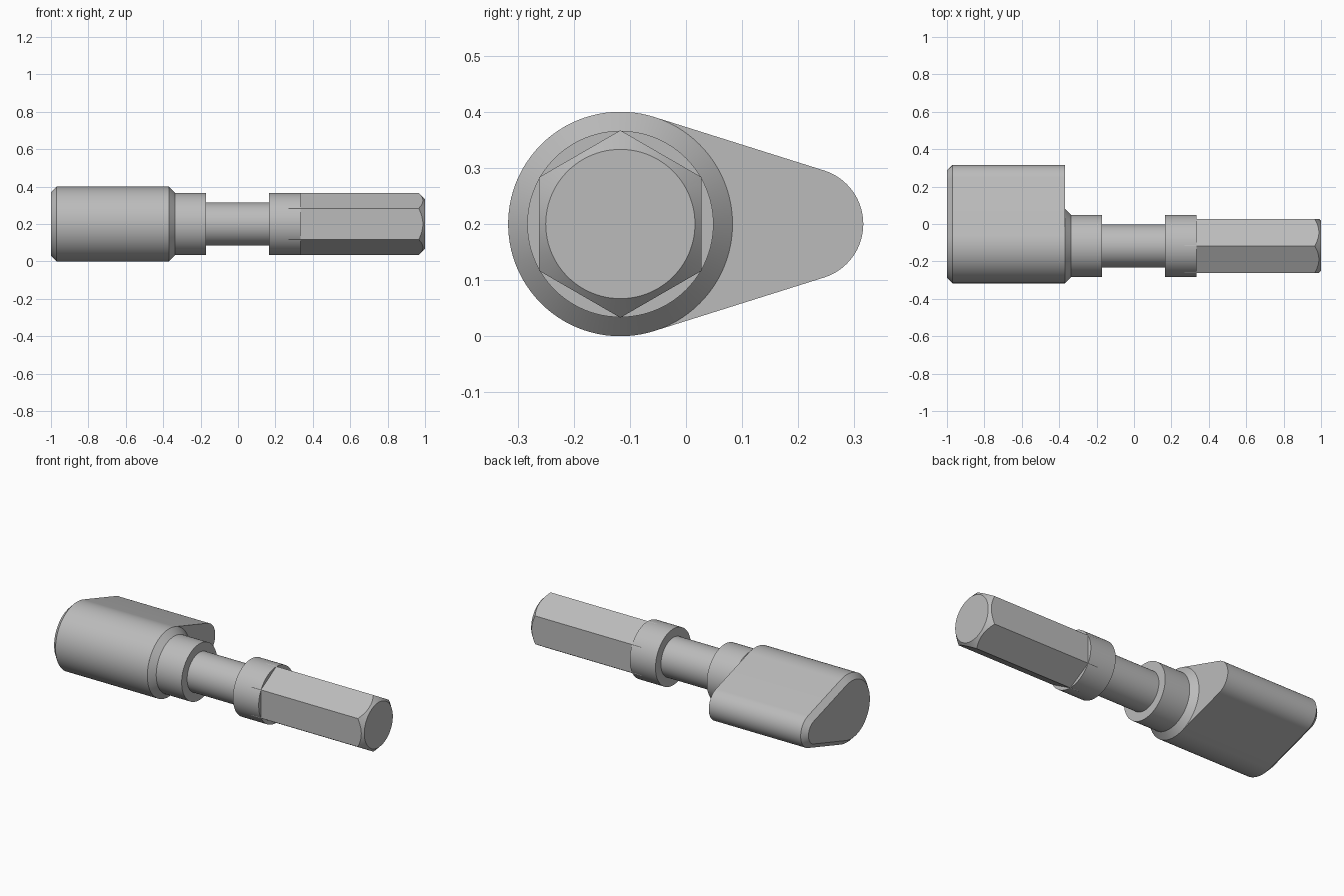
import bpy, bmesh, math

cube = bpy.data.objects.get("Cube")
if cube:
    bpy.data.objects.remove(cube, do_unlink=True)

AXIS_Y, AXIS_Z = -0.117, 0.2

steel = bpy.data.materials.new("grey_steel")
steel.use_nodes = True
GREY = (0.5, 0.5, 0.5, 1)
steel.diffuse_color = GREY
steel.node_tree.nodes["Principled BSDF"].inputs["Base Color"].default_value = GREY


def circle(r, n=96, start=0.0):
    """Ring of (y, z) points around the axis."""
    return [(r * math.cos(start + math.tau * i / n),
             r * math.sin(start + math.tau * i / n)) for i in range(n)]


def cam(r_big, r_small, dist=0.333, n_big=64, n_small=32):
    """Two circles of different radius joined by their common tangents."""
    a = math.acos((r_big - r_small) / dist)
    pts = [(dist + r_small * math.cos(t), r_small * math.sin(t))
           for t in (-a + 2 * a * i / n_small for i in range(n_small + 1))]
    sweep = math.tau - 2 * a
    pts += [(r_big * math.cos(t), r_big * math.sin(t))
            for t in (a + sweep * i / n_big for i in range(n_big + 1))]
    return pts


def loft(name, sections, cap_start=True, cap_end=True):
    """Skin a list of (x, ring) sections lying along the axis."""
    bm = bmesh.new()
    rings = [[bm.verts.new((x, AXIS_Y + y, AXIS_Z + z)) for y, z in ring]
             for x, ring in sections]
    for a, b in zip(rings, rings[1:]):
        for i in range(len(a)):
            j = (i + 1) % len(a)
            bm.faces.new((a[i], a[j], b[j], b[i]))
    if cap_start:
        bm.faces.new(rings[0][::-1])
    if cap_end:
        bm.faces.new(rings[-1])
    # Rings run counter-clockwise seen from +x, so walls face outward
    mesh = bpy.data.meshes.new(name)
    bm.to_mesh(mesh)
    bm.free()
    mesh.materials.append(steel)
    obj = bpy.data.objects.new(name, mesh)
    bpy.context.collection.objects.link(obj)
    return obj


def activate(obj):
    bpy.ops.object.select_all(action='DESELECT')
    obj.select_set(True)
    bpy.context.view_layer.objects.active = obj


# Cam-shaped head with a chamfered outer end
head = loft("cam_head", [(-1, cam(0.17, 0.07)), (-0.97, cam(0.2, 0.1)),
                         (-0.37, cam(0.2, 0.1))])

# Turned shaft: shoulder chamfer, collar, neck, second collar
turned = [(-0.37, 0.2), (-0.336, 0.166), (-0.17, 0.166), (-0.17, 0.115),
          (0.165, 0.115), (0.165, 0.166), (0.333, 0.166)]
shaft = loft("turned_shaft", [(x, circle(r)) for x, r in turned], cap_start=False)

# Hexagonal shank, its end turned to a conical chamfer
shank = loft("hex_shank", [(x, circle(0.167, 6, math.pi / 6)) for x in (0.27, 1.0)])
cone = loft("chamfer_cutter", [(0.2, circle(0.19)), (0.943, circle(0.19)),
                               (1.0, circle(0.133))])
cone.hide_render = True
cut = shank.modifiers.new("end_chamfer", 'BOOLEAN')
cut.operation = 'INTERSECT'
cut.solver = 'EXACT'
cut.object = cone
activate(shank)
bpy.ops.object.modifier_apply(modifier=cut.name)
bpy.data.objects.remove(cone, do_unlink=True)

for part in (head, shaft, shank):
    activate(part)
    bpy.ops.object.shade_smooth_by_angle(angle=math.radians(25))
